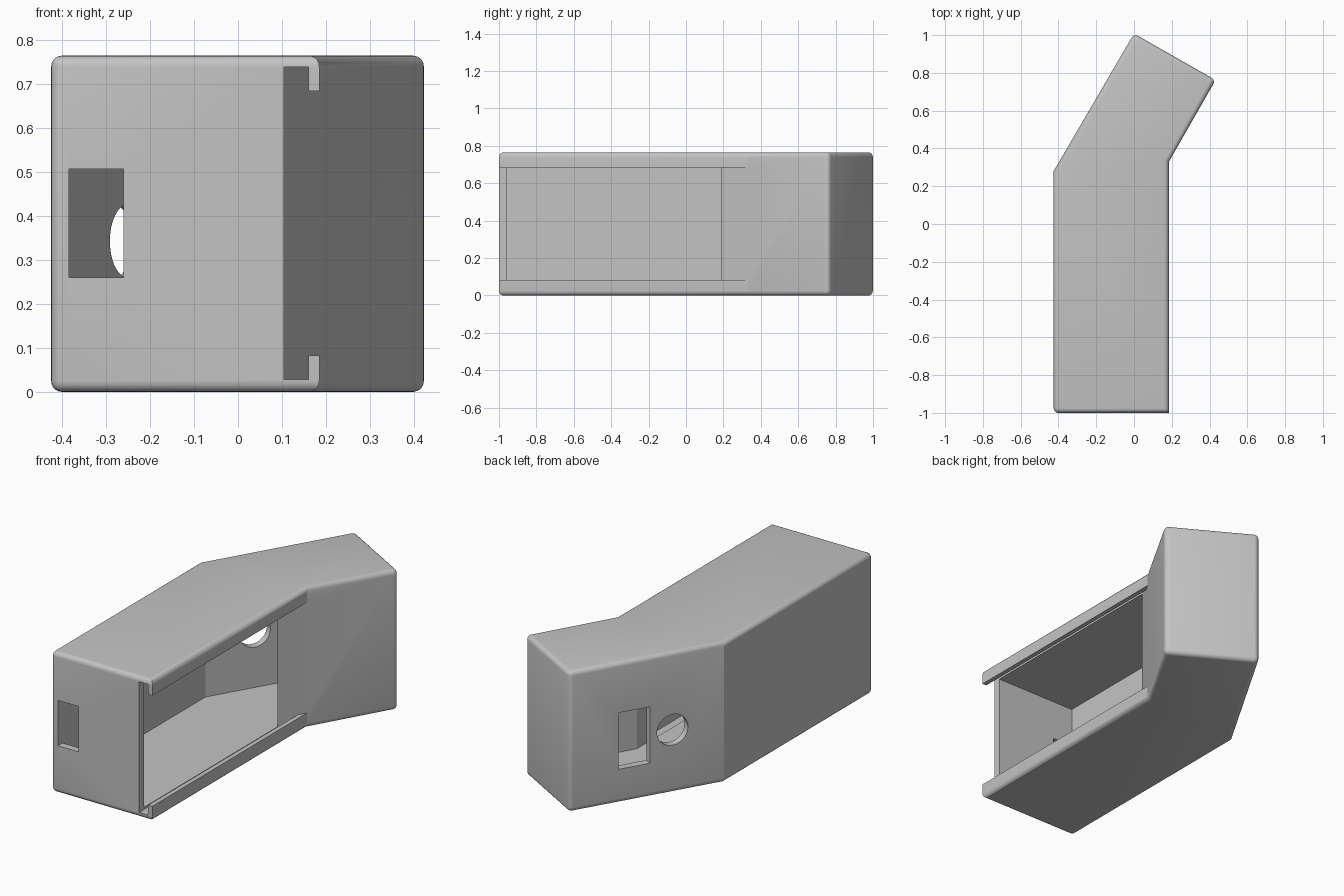
import bpy, bmesh, math
from mathutils import Vector

if "Cube" in bpy.data.objects:
    bpy.data.objects.remove(bpy.data.objects["Cube"], do_unlink=True)

HEIGHT = 0.765
WALL = 0.04

grey = bpy.data.materials.new("plain grey")
grey.use_nodes = True
grey.diffuse_color = (0.55, 0.55, 0.55, 1)
grey.node_tree.nodes["Principled BSDF"].inputs["Base Color"].default_value = grey.diffuse_color


def prism(name, plan, z0, z1, round_edges=None):
    """Extrude a plan outline from z0 to z1, optionally rounding chosen edges."""
    bm = bmesh.new()
    base = bm.faces.new([bm.verts.new((x, y, z0)) for x, y in plan])
    top = bmesh.ops.extrude_face_region(bm, geom=[base])["geom"]
    moved = [v for v in top if isinstance(v, bmesh.types.BMVert)]
    bmesh.ops.translate(bm, verts=moved, vec=(0, 0, z1 - z0))
    bmesh.ops.recalc_face_normals(bm, faces=bm.faces)
    if round_edges:
        edges = [e for e in bm.edges if round_edges(e)]
        bmesh.ops.bevel(bm, geom=edges, offset=0.025, segments=5,
                        profile=0.5, affect='EDGES', clamp_overlap=True)
    mesh = bpy.data.meshes.new(name)
    bm.to_mesh(mesh)
    bm.free()
    obj = bpy.data.objects.new(name, mesh)
    bpy.context.collection.objects.link(obj)
    return obj


def cut(body, cutter):
    """Subtract a cutter from the body and discard it."""
    mod = body.modifiers.new("cut", 'BOOLEAN')
    mod.operation = 'DIFFERENCE'
    mod.solver = 'EXACT'
    mod.object = cutter
    cutter.hide_render = True
    bpy.context.view_layer.objects.active = body
    bpy.ops.object.modifier_apply(modifier=mod.name)
    bpy.data.objects.remove(cutter, do_unlink=True)


def rounded(edge):
    """All rims, plus the three right-angled closed uprights."""
    a, b = (v.co for v in edge.verts)
    if abs(a.z - b.z) < 0.01:
        return True
    return any((a.xy - Vector(c)).length < 0.01 for c in (FRONT_CORNER, BACK_CORNER, SIDE_CORNER))


# Bent outer case
FRONT_CORNER, BACK_CORNER, SIDE_CORNER = (-0.425, -1), (0, 1.008), (0.432, 0.762)
BEND = (-0.425, 0.28)
case = prism("bent_case", [FRONT_CORNER, (0.185, -1), (0.185, 0.33),
                           SIDE_CORNER, BACK_CORNER, BEND], 0, HEIGHT, rounded)
case.data.materials.append(grey)

# Hollow interior
cut(case, prism("cavity", [(-0.385, -0.96), (0.106, -0.96), (0.106, 0.27),
                           (0.377, 0.747), (0.015, 0.953), (-0.385, 0.269)],
                WALL, HEIGHT - WALL))

# Groove for a sliding lid, open at the front
cut(case, prism("lid_groove", [(0.105, -1.1), (0.16, -1.1), (0.16, 0.285),
                               (0.105, 0.188)], 0.028, HEIGHT - 0.026))

# Mouth between the two retaining lips
cut(case, prism("lid_mouth", [(0.11, -1.1), (0.25, -1.1), (0.25, 0.33),
                              (0.185, 0.33), (0.11, 0.197)], 0.083, HEIGHT - 0.08))

# Front window
cut(case, prism("front_window", [(-0.384, -1.1), (-0.26, -1.1),
                                 (-0.26, -0.94), (-0.384, -0.94)], 0.26, 0.507))

# Openings in the slanted wall
start, end = Vector(BACK_CORNER), Vector(BEND)
along = (end - start).normalized()
normal = Vector((along.y, -along.x))
near, far = start.lerp(end, 0.32), start.lerp(end, 0.523)
depth = normal * 0.06
cut(case, prism("slanted_window", [near - depth, far - depth, far + depth, near + depth],
                0.185, 0.492))

centre = start.lerp(end, 0.668)
bpy.ops.mesh.primitive_cylinder_add(
    vertices=48, radius=0.084, depth=0.14, location=(centre.x, centre.y, 0.343),
    rotation=(math.pi / 2, 0, math.atan2(along.y, along.x)))
cut(case, bpy.context.object)

# Smooth rounded edges, keep cut edges crisp
bpy.ops.object.select_all(action='DESELECT')
case.select_set(True)
bpy.context.view_layer.objects.active = case
bpy.ops.object.shade_smooth_by_angle(angle=math.radians(28))
